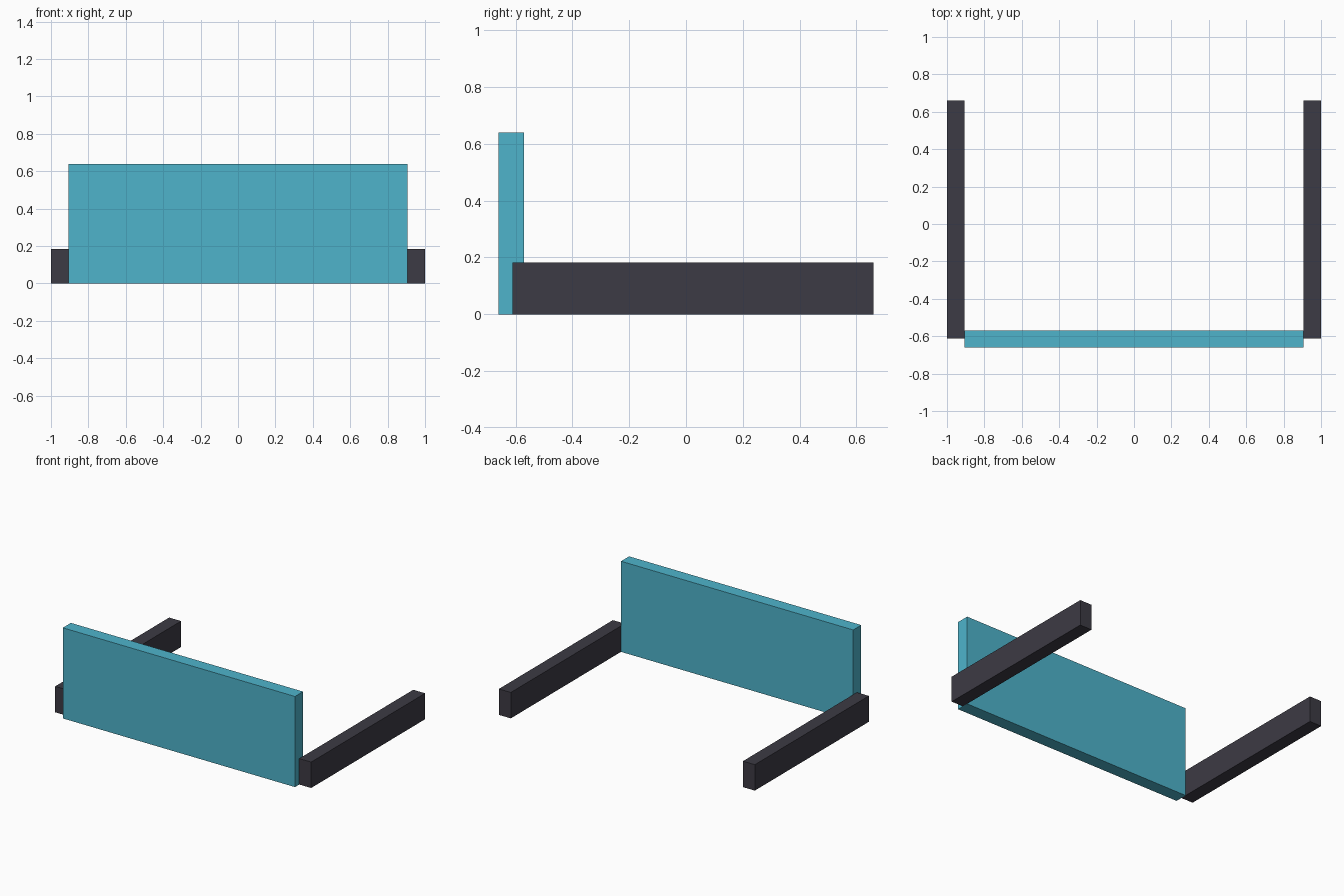
import bpy

cube = bpy.data.objects.get("Cube")
if cube:
    bpy.data.objects.remove(cube, do_unlink=True)


def make_material(name, color):
    mat = bpy.data.materials.new(name)
    mat.use_nodes = True
    mat.diffuse_color = color
    mat.node_tree.nodes["Principled BSDF"].inputs["Base Color"].default_value = color
    return mat


def make_box(name, low, high, mat):
    center = [(a + b) / 2 for a, b in zip(low, high)]
    bpy.ops.mesh.primitive_cube_add(size=1, location=center)
    obj = bpy.context.object
    obj.name = name
    obj.scale = [b - a for a, b in zip(low, high)]
    bpy.ops.object.transform_apply(location=False, rotation=False, scale=True)
    obj.data.materials.append(mat)
    return obj


teal = make_material("teal", (0.077, 0.456, 0.6, 1))
charcoal = make_material("charcoal", (0.046, 0.043, 0.058, 1))

# Upright front panel
INNER = 0.907
make_box("front_panel", (-INNER, -0.66, 0), (INNER, -0.57, 0.64), teal)

# Side arms running back from the panel ends
for name, x0, x1 in (("left_arm", INNER, 1), ("right_arm", -1, -INNER)):
    make_box(name, (x0, -0.612, 0), (x1, 0.66, 0.183), charcoal)
